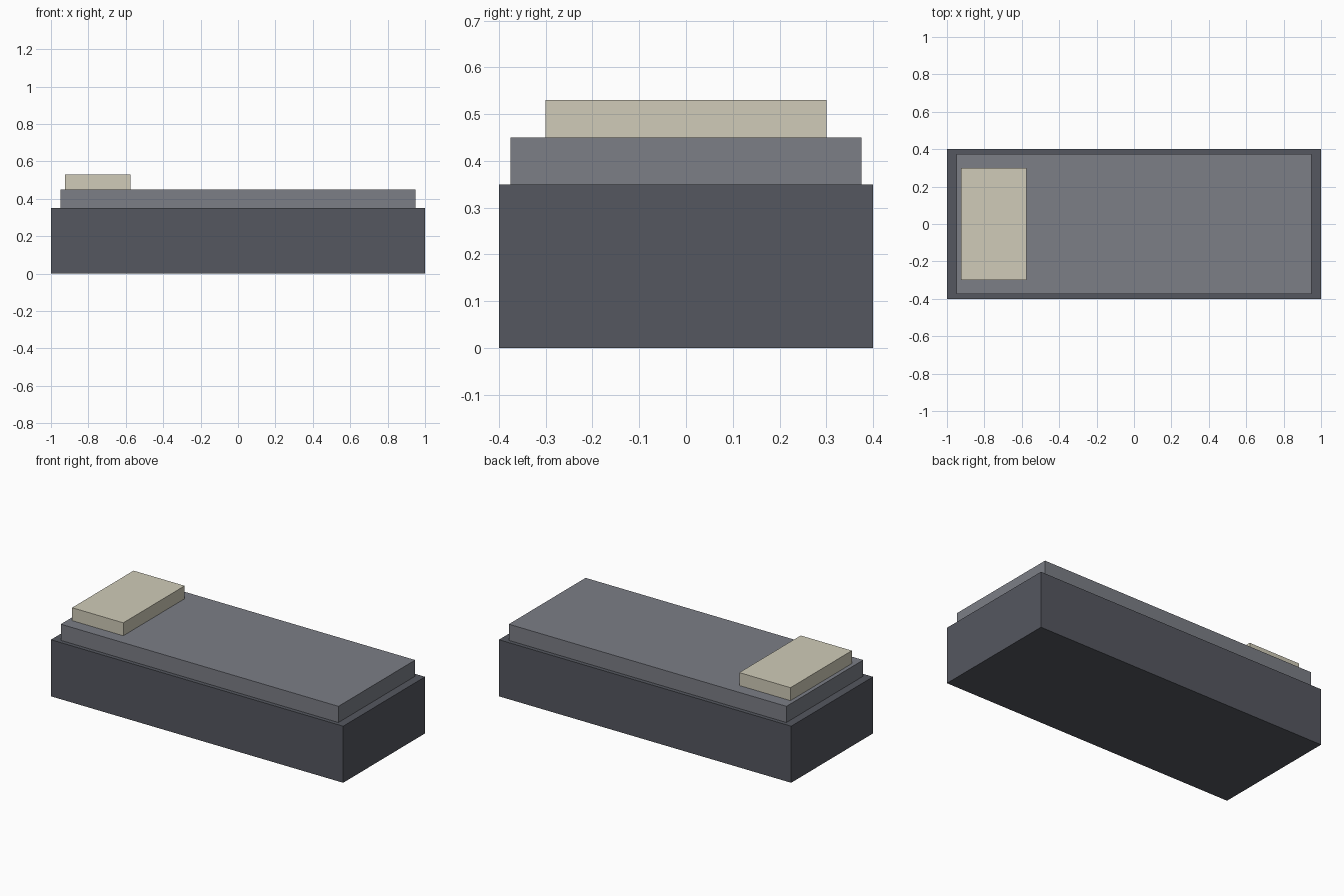
import bpy

if "Cube" in bpy.data.objects:
    bpy.data.objects.remove(bpy.data.objects["Cube"])


def material(name, color):
    mat = bpy.data.materials.new(name)
    mat.diffuse_color = (*color, 1)
    mat.use_nodes = True
    mat.node_tree.nodes["Principled BSDF"].inputs["Base Color"].default_value = mat.diffuse_color
    return mat


def box(name, x, y, z, mat):
    """Box spanning the given (min, max) ranges."""
    spans = (x, y, z)
    bpy.ops.mesh.primitive_cube_add(size=1, location=[(a + b) / 2 for a, b in spans])
    ob = bpy.context.object
    ob.name = name
    ob.scale = [b - a for a, b in spans]
    bpy.ops.object.transform_apply(location=False, rotation=False, scale=True)
    ob.data.materials.append(mat)
    return ob


dark = material("dark_frame", (0.09, 0.095, 0.115))
grey = material("grey_fabric", (0.2, 0.21, 0.24))
cream = material("cream_fabric", (0.63, 0.6, 0.48))

# Bed base
box("bed_base", (-1, 1), (-0.4, 0.4), (0, 0.35), dark)
# Mattress, slightly inset on the base
box("mattress", (-0.95, 0.95), (-0.375, 0.375), (0.35, 0.45), grey)
# Pillow at the head end
box("pillow", (-0.925, -0.575), (-0.3, 0.3), (0.45, 0.53), cream)
